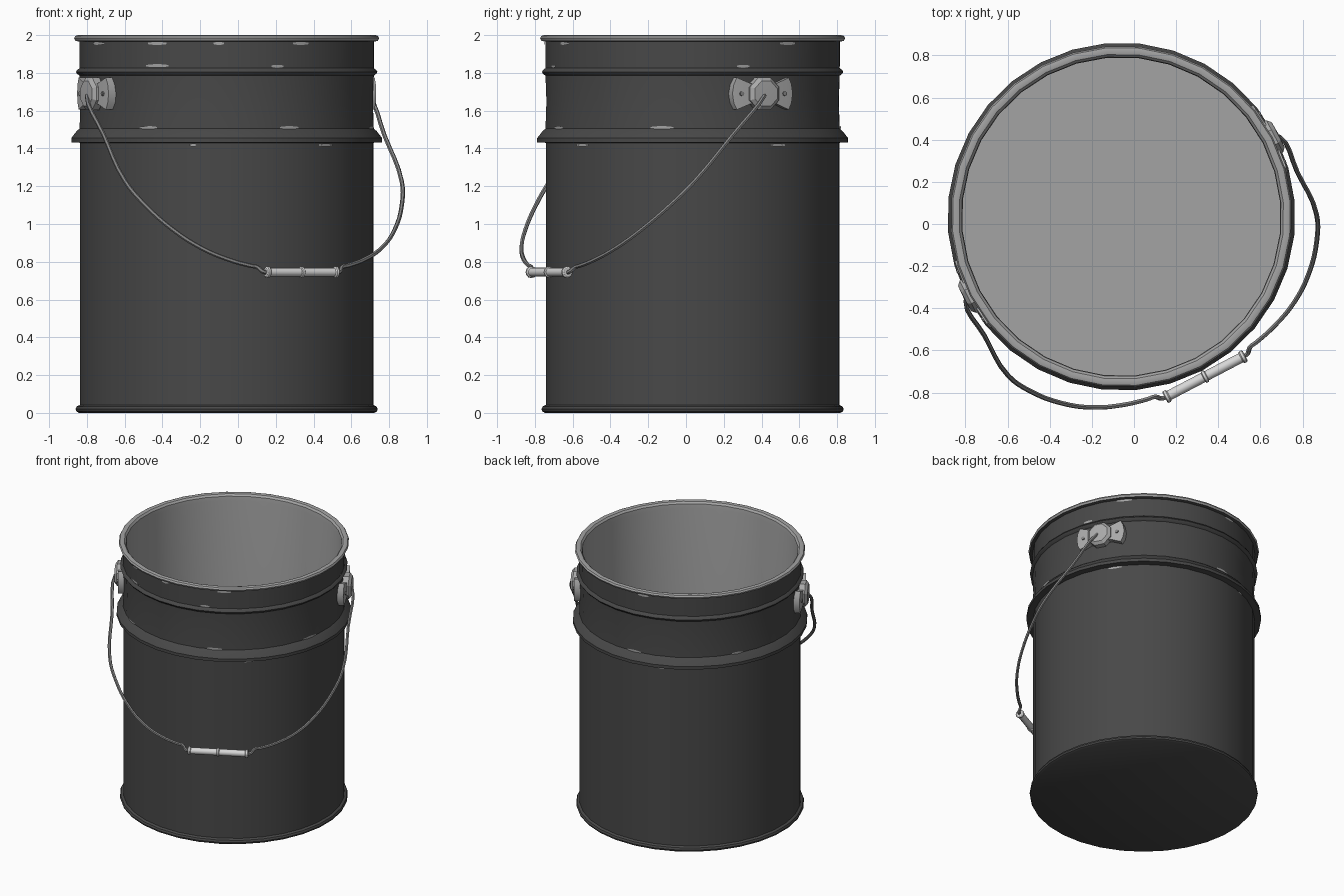
import bpy, bmesh, math
from mathutils import Matrix, Vector

if "Cube" in bpy.data.objects:
    bpy.data.objects.remove(bpy.data.objects["Cube"])

# The pail and its handle are turned about z; local +x is the ear axis, -y the handle side
TURN = math.radians(27.6)
BASE = Matrix.Translation((-0.06, 0.035, 0)) @ Matrix.Rotation(TURN, 4, 'Z')


def material(name, v):
    m = bpy.data.materials.new(name)
    m.diffuse_color = (v, v, v, 1)
    m.use_nodes = True
    m.node_tree.nodes["Principled BSDF"].inputs["Base Color"].default_value = m.diffuse_color
    return m


DARK = material("dark_paint", 0.065)
INNER = material("bare_grey_metal", 0.37)
EAR = material("ear_metal", 0.40)
WIRE = material("wire_steel", 0.23)
GRIP = material("pale_grip", 0.68)


def finish(name, bm, mats, matrix, angle=35, recalc=True):
    if recalc:
        bmesh.ops.remove_doubles(bm, verts=bm.verts, dist=1e-5)
        bmesh.ops.recalc_face_normals(bm, faces=bm.faces)
    bm.transform(matrix)
    me = bpy.data.meshes.new(name)
    bm.to_mesh(me)
    bm.free()
    for m in mats:
        me.materials.append(m)
    ob = bpy.data.objects.new(name, me)
    bpy.context.collection.objects.link(ob)
    bpy.ops.object.select_all(action='DESELECT')
    ob.select_set(True)
    bpy.context.view_layer.objects.active = ob
    if angle:
        bpy.ops.object.shade_smooth_by_angle(angle=math.radians(angle))
    return ob


def lathe(name, profile, segs, mats, matrix, rule=None, angle=35):
    """Revolve (radius, height) points around z; rule(i) gives the material of band i."""
    bm = bmesh.new()
    rings = []
    for r, z in profile:
        rings.append([bm.verts.new((r * math.cos(2 * math.pi * k / segs),
                                    r * math.sin(2 * math.pi * k / segs), z))
                      for k in range(segs)])
    for i in range(len(rings) - 1):
        a, b = rings[i], rings[i + 1]
        r0, r1 = profile[i][0], profile[i + 1][0]
        for k in range(segs):
            n = (k + 1) % segs
            if r0 == 0:
                f = bm.faces.new((a[k], b[n], b[k]))
            elif r1 == 0:
                f = bm.faces.new((a[k], a[n], b[k]))
            else:
                f = bm.faces.new((a[k], a[n], b[n], b[k]))
            f.material_index = rule(i) if rule else 0
    return finish(name, bm, mats, matrix, angle)


# Pail: outside with rolled foot, two beads and rolled rim, then the inside wall and floor
outer = [(0, 0), (0.785, 0), (0.799, 0.008), (0.803, 0.02), (0.797, 0.034), (0.78, 0.042),
         (0.78, 1.43), (0.826, 1.432), (0.826, 1.455), (0.797, 1.492), (0.782, 1.505),
         (0.777, 1.65), (0.782, 1.785), (0.795, 1.795), (0.801, 1.805), (0.795, 1.815),
         (0.782, 1.825), (0.783, 1.965), (0.804, 1.97)]
rim = [(0.811, 1.984), (0.804, 1.996), (0.79, 2.0), (0.772, 1.996), (0.76, 1.982)]
inner = [(0.757, 1.95), (0.757, 0.03), (0, 0.03)]
lathe("pail", outer + rim + inner, 32, [DARK, INNER], BASE,
      lambda i: 1 if i >= len(outer) - 1 else 0)

# Worn paint chips: thin curved strips along the beads (angle in degrees, z, width)
chips = [(-150, 1.956, 9), (-118, 1.956, 8), (-93, 1.956, 4), (-60, 1.956, 7), (40, 1.956, 8),
         (-118, 1.838, 10), (-70, 1.835, 5), (20, 1.835, 5), (-122, 1.51, 8), (-65, 1.51, 8),
         (-12, 1.51, 9), (95, 1.51, 8), (150, 1.51, 6), (-103, 1.418, 3), (-48, 1.418, 7),
         (35, 1.418, 7), (110, 1.418, 4), (100, 1.956, 6)]
bm = bmesh.new()
for deg, z, w in chips:
    pts = []
    for j in range(4):
        a = math.radians(deg + w * (j / 3 - 0.5)) - TURN
        h = 0.008 if j in (1, 2) else 0.004
        pts.append([bm.verts.new((0.785 * math.cos(a), 0.785 * math.sin(a), z + s * h))
                    for s in (-1, 1)])
    for p, q in zip(pts, pts[1:]):
        bm.faces.new((p[0], q[0], q[1], p[1]))
finish("paint_chips", bm, [INNER], BASE, recalc=False)

# Ears: a bow-tie plate, an octagonal boss and two rivets on each side
half = [(0, 0.055), (0.08, 0.055), (0.155, 0.085), (0.172, 0.05), (0.18, 0)]
right = half + [(w, -z) for w, z in reversed(half[:-1])]
outline = right + [(-w, z) for w, z in reversed(right[1:-1])]
for side, flip in (("right", 0), ("left", math.pi)):
    M = BASE @ Matrix.Rotation(flip, 4, 'Z') @ Matrix.Translation((0, 0, 1.69))
    to_x = Matrix.Rotation(math.pi / 2, 4, 'Y')
    bm = bmesh.new()
    front = [bm.verts.new((0.814 - 0.45 * w * w, w, z)) for w, z in outline]
    back = [bm.verts.new((0.765 - 0.45 * w * w, w, z)) for w, z in outline]
    bm.faces.new(front)
    bm.faces.new(back)
    for i in range(len(outline)):
        j = (i + 1) % len(outline)
        bm.faces.new((front[i], front[j], back[j], back[i]))
    bmesh.ops.triangulate(bm, faces=[f for f in bm.faces if len(f.verts) > 4])
    finish(side + "_ear_plate", bm, [EAR], M, angle=20)
    spin = to_x @ Matrix.Rotation(math.pi / 8, 4, 'Z')
    lathe(side + "_ear_boss", [(0, 0.78), (0.093, 0.78), (0.093, 0.822), (0.072, 0.84), (0, 0.843)],
          8, [EAR], M @ spin, angle=15)
    for s in (-1, 1):
        lathe(side + "_ear_rivet", [(0, 0.79), (0.014, 0.79), (0.012, 0.813), (0, 0.815)], 8,
              [WIRE], M @ Matrix.Translation((0, s * 0.128, 0)) @ to_x)

# Wire bail: (sideways, forward) points in a sloping plane from the ears to the grip
SLOPE = (1.69 - 0.745) / 0.857
arc = [(0.815, 0.0), (0.842, 0.015), (0.838, 0.2), (0.826, 0.42), (0.77, 0.53), (0.66, 0.655),
       (0.54, 0.74), (0.41, 0.795), (0.29, 0.826), (0.255, 0.832), (0.228, 0.855), (0.2, 0.857)]
path = arc + [(-u, v) for u, v in reversed(arc)]
cu = bpy.data.curves.new("wire_bail", 'CURVE')
cu.dimensions = '3D'
cu.bevel_depth = 0.0115
cu.bevel_resolution = 1
cu.resolution_u = 4
cu.use_fill_caps = True
sp = cu.splines.new('BEZIER')
sp.bezier_points.add(len(path) - 1)
for p, (u, v) in zip(sp.bezier_points, path):
    p.co = BASE @ Vector((u, -v, 1.69 - SLOPE * v))
    p.handle_left_type = p.handle_right_type = 'AUTO'
cu.materials.append(WIRE)
bail = bpy.data.objects.new("wire_bail", cu)
bpy.context.collection.objects.link(bail)
bpy.ops.object.select_all(action='DESELECT')
bail.select_set(True)
bpy.context.view_layer.objects.active = bail
bpy.ops.object.convert(target='MESH')
bpy.ops.object.shade_smooth_by_angle(angle=math.radians(50))

# Grip: a pale tube with collars at both ends and in the middle
end = [(0, 0.215), (0.024, 0.215), (0.031, 0.21), (0.031, 0.198), (0.024, 0.192),
       (0.024, 0.01), (0.03, 0.006)]
prof = end + [(r, -z) for r, z in reversed(end)]
lathe("grip", prof, 12, [GRIP],
      BASE @ Matrix.Translation((0, -0.857, 0.745)) @ Matrix.Rotation(math.pi / 2, 4, 'Y'))
